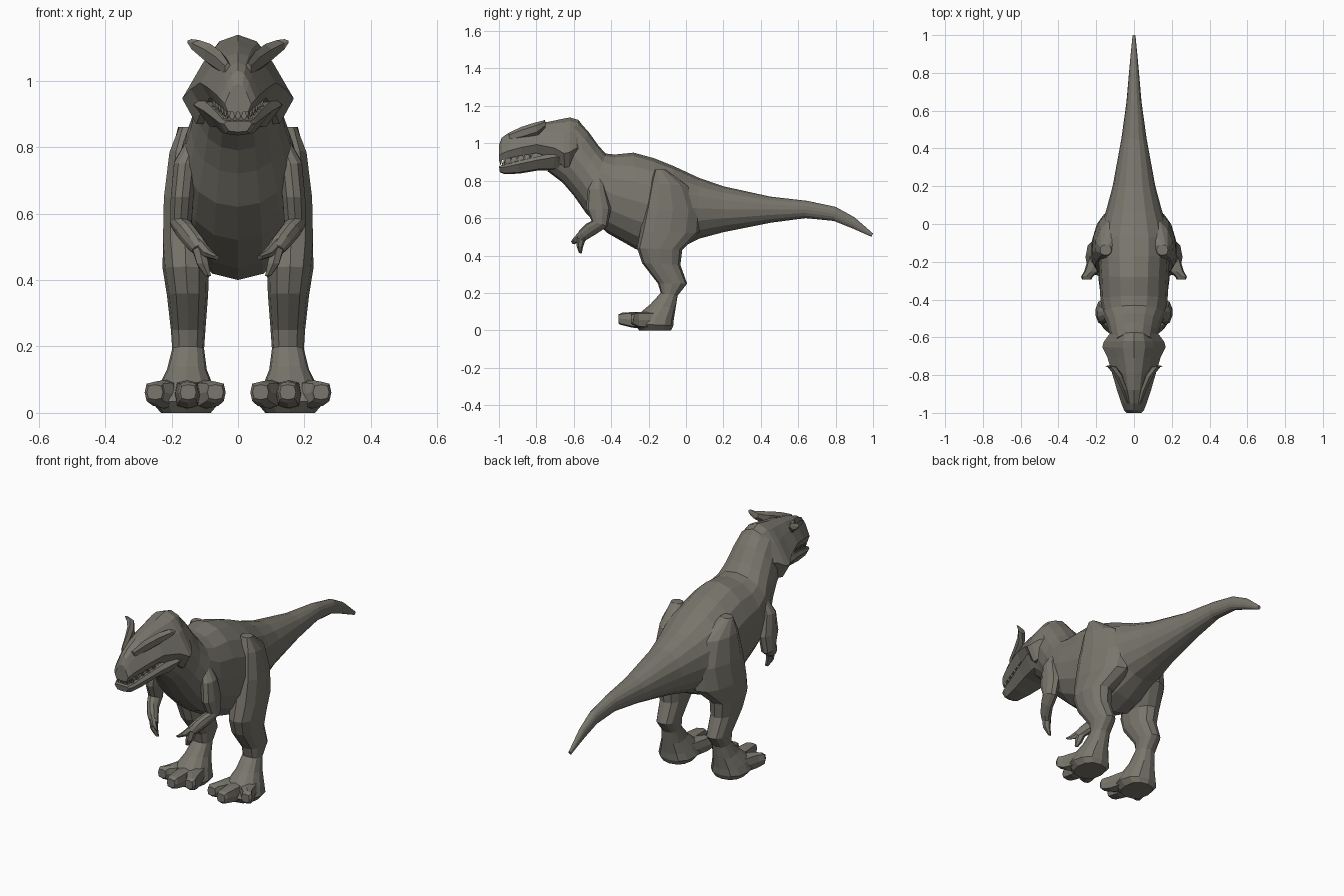
import bpy, bmesh, math

hide = bpy.data.materials.new("grey brown hide")
hide.diffuse_color = (0.19, 0.18, 0.15, 1)


def round_section(n, power=1.0):
    """Cross-section as (sideways, along) fractions; power < 1 is boxier."""
    pts = []
    for i in range(n):
        t = 2 * math.pi * i / n
        s, c = math.sin(t), math.cos(t)
        pts.append((math.copysign(abs(s) ** power, s), math.copysign(abs(c) ** power, c)))
    return pts


def half_section(half):
    """Closed cross-section from its right half, top to bottom."""
    return half + [(-x, c) for x, c in reversed(half) if x > 0]


def loft(name, rings, section, mirror=False):
    """Skin rings of (first edge y,z), (second edge y,z), centre x, half width,
    and optionally a sideways shift of the second edge."""
    bm = bmesh.new()
    loops = []
    for (ay, az), (by, bz), xc, w, *shift in rings:
        sh = shift[0] if shift else 0
        loop = []
        for s, c in section:
            f = (c + 1) / 2
            loop.append(bm.verts.new((xc + w * s + sh * (1 - f) ** 1.5,
                                      by + (ay - by) * f, bz + (az - bz) * f)))
        loops.append(loop)
    n = len(section)
    for p, q in zip(loops, loops[1:]):
        for i in range(n):
            j = (i + 1) % n
            bm.faces.new((p[i], p[j], q[j], q[i]))
    bm.faces.new(loops[0])
    bm.faces.new(loops[-1])
    bmesh.ops.recalc_face_normals(bm, faces=bm.faces)
    return finish(name, bm, mirror)


def finish(name, bm, mirror):
    me = bpy.data.meshes.new(name)
    bm.to_mesh(me)
    bm.free()
    me.materials.append(hide)
    ob = bpy.data.objects.new(name, me)
    bpy.context.collection.objects.link(ob)
    if mirror:
        ob.modifiers.new("Mirror", "MIRROR")
    return ob


# Body: tail tip to throat in one skin (top edge, bottom edge)
loft("body", [
    ((1.0, .518), (.992, .50), 0, .008),
    ((.9, .605), (.89, .545), 0, .018),
    ((.8, .66), (.79, .585), 0, .027),
    ((.65, .692), (.64, .60), 0, .04),
    ((.45, .715), (.45, .575), 0, .067),
    ((.2, .77), (.2, .525), 0, .113),
    ((.07, .815), (.07, .49), 0, .148),
    ((-.07, .88), (-.05, .43), 0, .19),
    ((-.17, .92), (-.15, .40), 0, .19),
    ((-.28, .95), (-.27, .435), 0, .183),
    ((-.38, .94), (-.42, .52), 0, .178),
    ((-.43, .945), (-.53, .62), 0, .165),
    ((-.47, .99), (-.6, .72), 0, .142),
    ((-.52, 1.06), (-.66, .79), 0, .128),
    ((-.575, 1.12), (-.74, .85), 0, .115)], round_section(16, .95))

# Skull and upper jaw: narrow crown, wide cheeks
skull = half_section([(0, 1), (.35, .85), (.62, .42), (1, -.42), (.75, -1), (0, -1)])
loft("skull", [
    ((-.52, 1.05), (-.56, .94), 0, .09),
    ((-.575, 1.125), (-.595, .91), 0, .135),
    ((-.62, 1.138), (-.625, .875), 0, .16),
    ((-.655, 1.132), (-.65, .87), 0, .168),
    ((-.71, 1.12), (-.70, .915), 0, .142),
    ((-.79, 1.105), (-.80, .948), 0, .114),
    ((-.88, 1.085), (-.88, .935), 0, .09),
    ((-.95, 1.055), (-.95, .92), 0, .067),
    ((-.985, 1.03), (-.985, .91), 0, .053),
    ((-1.0, .99), (-1.0, .905), 0, .04)], skull)

# Lower jaw
jaw = half_section([(0, 1), (.85, 1), (1, .5), (.65, -.8), (0, -1)])
loft("lower_jaw", [
    ((-.61, .95), (-.64, .868), 0, .14),
    ((-.70, .95), (-.71, .853), 0, .132),
    ((-.80, .928), (-.79, .855), 0, .104),
    ((-.90, .905), (-.89, .838), 0, .076),
    ((-.97, .885), (-.97, .835), 0, .056),
    ((-1.0, .878), (-.995, .845), 0, .042)], jaw)

# Mouth lining behind the teeth
loft("mouth_lining", [
    ((-.66, .98), (-.66, .89), 0, .105),
    ((-.80, .97), (-.80, .88), 0, .075),
    ((-.93, .95), (-.93, .86), 0, .045),
    ((-.975, .94), (-.975, .86), 0, .03)], round_section(8, .6))

# Teeth: upper and lower rows round the jaw edge
bm = bmesh.new()
spots = [(.009, -.992, 0), (.027, -.99, 0)]
spots += [(.038 + .0085 * i, -.97 + .034 * i, i + .5) for i in range(5)]
for x, y, i in spots:
    for base, tip in ((.912 + i * .007, .882), (.878 + i * .009, .904)):
        ring = [bm.verts.new((x + dx, y + dy, base))
                for dx, dy in ((-.007, -.007), (.007, -.007), (.007, .007), (-.007, .007))]
        top = bm.verts.new((x, y, tip + i * .008))
        bm.faces.new(ring)
        for a in range(4):
            bm.faces.new((ring[a], ring[(a + 1) % 4], top))
        y += .012
bmesh.ops.recalc_face_normals(bm, faces=bm.faces)
finish("teeth", bm, True)

# Brow horns sweeping out and back
loft("brow_horn", [
    ((-.95, 1.055), (-.94, 1.01), .03, .01),
    ((-.88, 1.088), (-.87, 1.02), .052, .017),
    ((-.81, 1.11), (-.79, 1.045), .082, .022),
    ((-.76, 1.122), (-.75, 1.085), .118, .025),
    ((-.755, 1.125), (-.75, 1.108), .14, .013)], round_section(6), True)

# Hind leg: hip to sole (front edge, back edge), thigh tucked in to the tail root
loft("hind_leg", [
    ((-.165, .86), (-.11, .86), .15, .03),
    ((-.19, .79), (.02, .77), .145, .075, -.05),
    ((-.22, .65), (.08, .64), .157, .083, -.07),
    ((-.245, .53), (.07, .52), .16, .08, -.05),
    ((-.262, .44), (-.02, .43), .157, .07),
    ((-.235, .36), (-.03, .35), .152, .062),
    ((-.15, .25), (.006, .25), .15, .052),
    ((-.135, .20), (-.045, .185), .15, .048),
    ((-.19, .14), (-.055, .12), .154, .06),
    ((-.25, .09), (-.065, .06), .157, .085),
    ((-.28, .035), (-.068, .025), .157, .1),
    ((-.25, .0), (-.08, .0), .157, .075)], round_section(12, .85), True)

# Toes: splayed blocks (start x, tip x, tip y)
for label, x0, x1, y1 in (("outer", .185, .25, -.295), ("middle", .155, .15, -.362),
                          ("inner", .125, .068, -.325)):
    ym = (y1 - .15) / 2 - .03
    loft(label + "_toe", [
        ((-.13, .10), (-.13, .008), x0, .042),
        ((ym, .098), (ym, .014), x0 + (x1 - x0) * .65, .037),
        ((y1 + .02, .094), (y1 + .01, .03), x1, .031),
        ((y1, .085), (y1, .04), x1, .024)], round_section(8, .6), True)

# Foreleg: shoulder, elbow, wrist
loft("arm", [
    ((-.485, .85), (-.45, .85), .118, .02),
    ((-.525, .75), (-.43, .76), .158, .036),
    ((-.535, .65), (-.40, .65), .168, .036),
    ((-.505, .585), (-.42, .555), .172, .034),
    ((-.535, .57), (-.48, .515), .155, .032),
    ((-.57, .535), (-.53, .485), .128, .032),
    ((-.585, .505), (-.55, .47), .11, .028)], round_section(10), True)

# Two clawed fingers on each hand
loft("front_finger", [
    ((-.575, .525), (-.55, .485), .118, .02),
    ((-.605, .49), (-.58, .465), .088, .017),
    ((-.615, .475), (-.605, .46), .064, .008)], round_section(6), True)
loft("rear_finger", [
    ((-.58, .51), (-.535, .49), .12, .022),
    ((-.585, .45), (-.55, .445), .106, .02),
    ((-.572, .413), (-.558, .411), .09, .01)], round_section(6), True)
